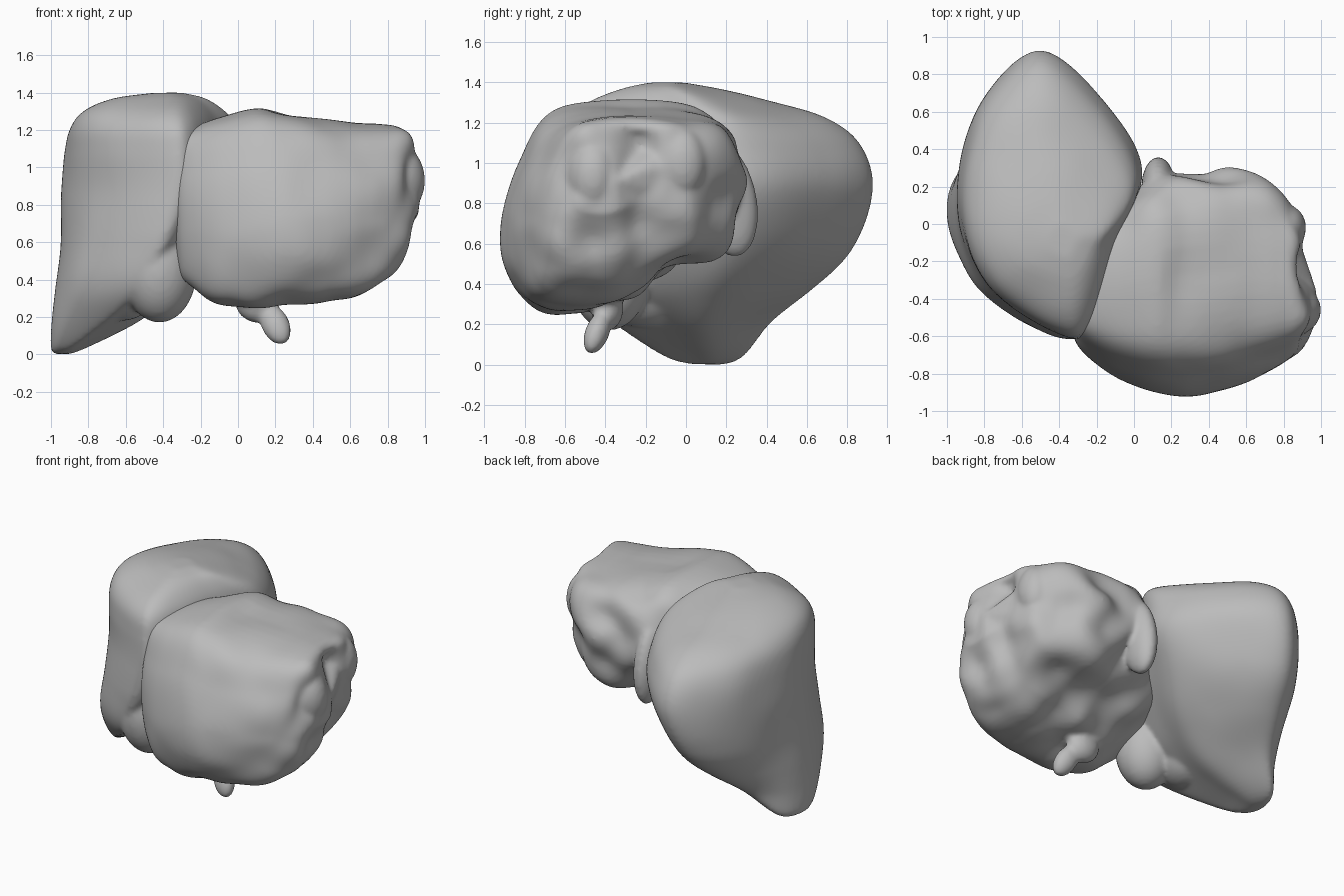
import bpy
import bmesh
import math
from mathutils import Euler, Matrix, Vector, noise

cube = bpy.data.objects.get("Cube")
if cube:
    bpy.data.objects.remove(cube, do_unlink=True)

grey = bpy.data.materials.new("plain grey")
grey.use_nodes = True
grey.diffuse_color = (0.5, 0.5, 0.5, 1)
grey.node_tree.nodes["Principled BSDF"].inputs["Base Color"].default_value = grey.diffuse_color


def spline(points, steps, closed=False):
    """Smooth curve through the points, in any dimension."""
    count = len(points)
    result = []

    def pick(index):
        return points[index % count if closed else max(0, min(count - 1, index))]

    for i in range(count if closed else count - 1):
        for s in range(steps):
            t = s / steps
            row = []
            for a, b, c, d in zip(pick(i - 1), pick(i), pick(i + 1), pick(i + 2)):
                row.append(b + t * ((c - a) + t * ((2 * a - 5 * b + 4 * c - d)
                                                   + t * (3 * b - a - 3 * c + d))) / 2)
            result.append(row)
    if not closed:
        result.append(list(points[-1]))
    return result


def lobe(name, outline, levels, place, bump, blobs):
    """Loft an outline through levels of (position, min u, max u, min v, max v),
    roughen it, and fuse it with ellipsoids of (centre, radii, tilt)."""
    ring = spline(outline, 10, closed=True)
    us, vs = [p[0] for p in ring], [p[1] for p in ring]
    low_u, low_v = min(us), min(vs)
    span_u, span_v = max(us) - low_u, max(vs) - low_v
    bm = bmesh.new()
    rings = []
    for pos, u0, u1, v0, v1 in spline(levels, 9):
        rings.append([bm.verts.new(place(pos, u0 + (u1 - u0) * (u - low_u) / span_u,
                                         v0 + (v1 - v0) * (v - low_v) / span_v))
                      for u, v in ring])
    for below, above in zip(rings, rings[1:]):
        for i in range(len(ring)):
            j = (i + 1) % len(ring)
            bm.faces.new((below[i], below[j], above[j], above[i]))
    # close both ends with a fan
    for end in (rings[0], rings[-1]):
        centre = bm.verts.new(sum((v.co for v in end), Vector()) / len(end))
        for i in range(len(end)):
            bm.faces.new((end[i], end[(i + 1) % len(end)], centre))
    bmesh.ops.recalc_face_normals(bm, faces=bm.faces)
    bm.normal_update()
    # surface unevenness
    offsets = [(v, v.normal * bump(v.co, v.normal)) for v in bm.verts]
    for v, offset in offsets:
        v.co += offset
    # swellings that blend into the lobe
    for centre, radii, tilt in blobs:
        bmesh.ops.create_uvsphere(bm, u_segments=32, v_segments=20, radius=1,
                                  matrix=Matrix.LocRotScale(Vector(centre), Euler(tilt), Vector(radii)))
    mesh = bpy.data.meshes.new(name)
    bm.to_mesh(mesh)
    bm.free()
    mesh.materials.append(grey)
    mesh.shade_smooth()
    obj = bpy.data.objects.new(name, mesh)
    bpy.context.collection.objects.link(obj)
    fuse = obj.modifiers.new("fuse", 'REMESH')
    fuse.mode = 'VOXEL'
    fuse.voxel_size = 0.016
    fuse.use_smooth_shade = True
    soften = obj.modifiers.new("soften", 'SMOOTH')
    soften.factor = 0.5
    soften.iterations = 6


def gentle(co, normal):
    return 0.012 * noise.noise(co * 3)


def lumpy(co, normal):
    # lumps grow toward the thin end and the underside, the front stays even
    rough = max(0, normal.x, normal.y) + 0.6 * max(0, -normal.z)
    groove = math.exp(-((co.y + 0.23) / 0.09) ** 2) * max(0, normal.x) * min(1, max(0, co.x))
    return 0.01 * noise.noise(co * 3) + 0.07 * rough * noise.noise(co * 4.2) - 0.07 * groove


# large wedge-shaped lobe, stacked upward from its low tip
large_outline = [(-.94, .12), (-.83, .62), (-.52, .92), (-.2, .68), (.02, .31),
                 (-.08, -.05), (-.24, -.56), (-.42, -.6), (-.8, -.32)]
large_levels = [(0, -.98, -.9, .01, .19),
                (.04, -1, -.8, -.12, .28),
                (.2, -.99, -.5, -.36, .42),
                (.38, -.97, -.27, -.53, .63),
                (.6, -.95, -.1, -.6, .84),
                (.87, -.94, .03, -.61, .93),
                (1.08, -.93, .03, -.61, .87),
                (1.21, -.9, 0, -.58, .72),
                (1.3, -.82, -.07, -.48, .45),
                (1.37, -.66, -.17, -.32, .16),
                (1.4, -.46, -.3, -.18, 0)]
lobe("large_lobe", large_outline, large_levels,
     lambda pos, u, v: Vector((u, v, pos)), gentle,
     [((-.42, -.38, .45), (.2, .2, .28), (0, 0, .3)),      # low front fold
      ((-.62, -.2, .38), (.2, .25, .2), (0, .4, 0))])

# smaller rounded lobe, stacked sideways
small_outline = [(-.6, 1.23), (-.83, .98), (-.92, .62), (-.8, .33), (-.5, .28),
                 (-.12, .43), (.2, .66), (.28, 1), (.08, 1.23)]
small_levels = [(-.33, -.55, -.3, .5, 1.1),
                (-.3, -.65, -.15, .39, 1.18),
                (-.22, -.74, -.02, .32, 1.22),
                (-.08, -.83, .08, .26, 1.27),
                (.12, -.9, .22, .26, 1.32),
                (.32, -.92, .27, .28, 1.28),
                (.6, -.86, .28, .31, 1.24),
                (.77, -.77, .17, .37, 1.23),
                (.87, -.7, .06, .5, 1.22),
                (.92, -.63, -.05, .62, 1.18),
                (.94, -.55, -.12, .75, 1.08)]
lobe("small_lobe", small_outline, small_levels,
     lambda pos, u, v: Vector((pos, u, v)), lumpy,
     [((.13, .2, .82), (.09, .15, .29), (.2, 0, 0)),       # back flap
      ((.84, -.46, .93), (.16, .14, .2), (0, 0, 0)),       # end knob
      ((.82, -.02, 1.0), (.1, .12, .17), (0, 0, 0)),       # upper end swelling
      ((.1, -.39, .28), (.12, .08, .11), (0, .5, 0)),      # neck of the hanging sac
      ((.2, -.44, .16), (.075, .06, .12), (-.35, -.45, 0))])
